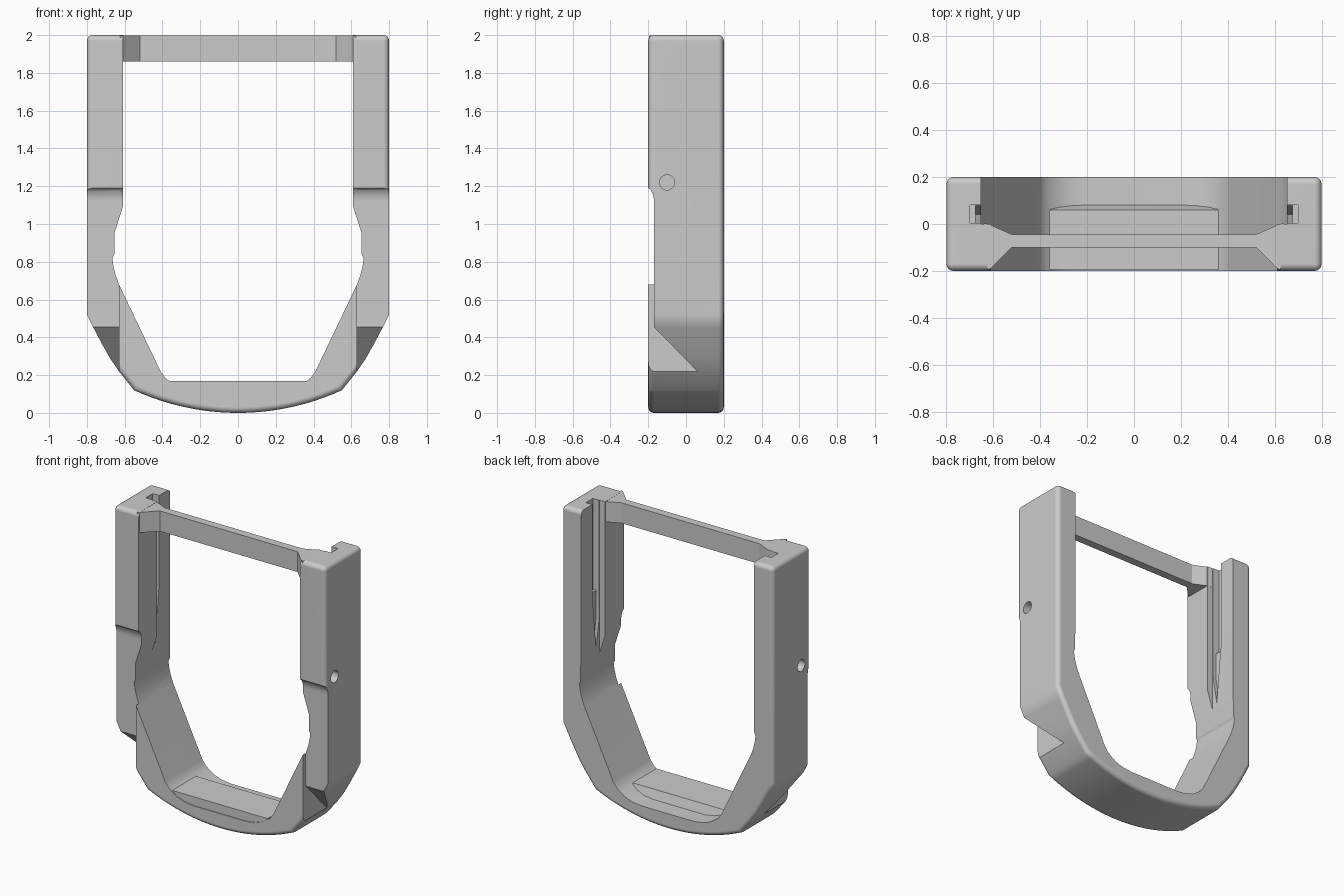
import bpy
import bmesh
import math
from mathutils import Vector

if "Cube" in bpy.data.objects:
    bpy.data.objects.remove(bpy.data.objects["Cube"], do_unlink=True)

grey = bpy.data.materials.new("plain grey")
grey.use_nodes = True
colour = (0.6, 0.6, 0.6, 1)
grey.diffuse_color = colour
grey.node_tree.nodes["Principled BSDF"].inputs["Base Color"].default_value = colour


def prism(name, points, axis, low, high, helper=False):
    """Extrude a 2D profile along x, y or z (profile uses the other two axes)."""
    place = {"x": lambda a, b, c: (c, a, b),
             "y": lambda a, b, c: (a, c, b),
             "z": lambda a, b, c: (a, b, c)}[axis]
    bm = bmesh.new()
    face = bm.faces.new([bm.verts.new(place(a, b, low)) for a, b in points])
    new = bmesh.ops.extrude_face_region(bm, geom=[face])["geom"]
    bmesh.ops.translate(bm, verts=[v for v in new if isinstance(v, bmesh.types.BMVert)],
                        vec=Vector(place(0, 0, high - low)))
    bmesh.ops.recalc_face_normals(bm, faces=bm.faces[:])
    mesh = bpy.data.meshes.new(name)
    bm.to_mesh(mesh)
    bm.free()
    mesh.materials.append(grey)
    obj = bpy.data.objects.new(name, mesh)
    bpy.context.collection.objects.link(obj)
    obj.hide_render = helper
    return obj


def symmetric(half):
    """Complete a right-hand outline with its mirror image."""
    return half + [(-x, z) for x, z in reversed(half) if x != 0]


def bake(obj):
    mesh = bpy.data.meshes.new_from_object(
        obj.evaluated_get(bpy.context.evaluated_depsgraph_get()))
    obj.modifiers.clear()
    obj.data = mesh


def smooth(obj):
    bpy.ops.object.select_all(action="DESELECT")
    obj.select_set(True)
    bpy.context.view_layer.objects.active = obj
    bpy.ops.object.shade_smooth_by_angle(angle=math.radians(28))
    obj.modifiers.new("normals", "WEIGHTED_NORMAL").keep_sharp = True


def both_sides(name, points, near, far):
    """Matching side cutters on the left and right arms."""
    return [prism("left_" + name, points, "x", near, far, True),
            prism("right_" + name, points, "x", -far, -near, True)]


# Outer body: straight arms, curved shoulders, shallow bottom arc
radius = 1.32
outer = [(0.8, 2), (0.8, 0.52), (0.765, 0.45), (0.72, 0.365), (0.675, 0.285), (0.63, 0.22)]
outer += [(x, radius - math.sqrt(radius ** 2 - x ** 2))
          for x in [0.55 * (1 - i / 12) for i in range(13)]]
frame = prism("frame", symmetric(outer), "y", -0.2, 0.2)
bevel = frame.modifiers.new("rounded edges", "BEVEL")
bevel.width = 0.03
bevel.segments = 4
bevel.limit_method = "ANGLE"
bevel.angle_limit = math.radians(35)
bake(frame)

# Openings: narrow at the front lips, wider behind them
lower = [(0.665, 0.82), (0.66, 0.78), (0.648, 0.73), (0.63, 0.68), (0.41, 0.22),
         (0.385, 0.185), (0.36, 0.165), (0.32, 0.138), (0.27, 0.12), (0.2, 0.11)]
front_half = [(0.61, 2.2), (0.61, 1.09), (0.655, 0.95), (0.655, 0.84)] + lower
back_half = [(0.652, 2.2), (0.652, 0.84)] + lower
cutters = [prism("front_opening", symmetric(front_half), "y", -0.4, 0.4, True),
           prism("back_opening", symmetric(back_half), "y", 0, 0.5, True)]

# Front recess on the arms, with a wedge notch below it
cove = [(-0.4, 1.19), (-0.2, 1.19), (-0.186, 1.18), (-0.176, 1.16), (-0.171, 1.14), (-0.17, 1.12)]
cutters += both_sides("recess", cove + [(-0.17, 0.69), (-0.4, 0.69)], 0.5, 0.95)
cutters += both_sides("notch", cove + [(-0.17, 0.455), (0.06, 0.22), (-0.4, 0.22)], 0.63, 0.9)

# Sliding slots inside the arms: deep channel, tapered end and narrow groove
cutters += both_sides("slot", [(0.005, 2.2), (0.08, 2.2), (0.08, 1.38), (0.005, 1.38)], 0.55, 0.70)
cutters += both_sides("slot_taper", [(0.005, 1.4), (0.08, 1.4), (0.04, 1.0), (0.005, 1.2)], 0.6, 0.675)
cutters += both_sides("groove", [(0.03, 1.72), (0.055, 1.72), (0.055, 1.42), (0.03, 1.42)], 0.6, 0.72)

# Pin holes in the outer sides
circle = [(-0.1 + 0.04 * math.cos(a), 1.22 + 0.04 * math.sin(a))
          for a in [math.tau * i / 24 for i in range(24)]]
cutters += both_sides("pin_hole", circle, 0.72, 0.9)

for cutter in cutters:
    cut = frame.modifiers.new(cutter.name, "BOOLEAN")
    cut.operation = "DIFFERENCE"
    cut.solver = "EXACT"
    cut.object = cutter
bake(frame)
for cutter in cutters:
    bpy.data.objects.remove(cutter, do_unlink=True)
smooth(frame)

# Raised floor plate with a sloping back edge
prism("floor_plate", [(-0.195, 0.08), (-0.195, 0.17), (0.06, 0.17), (0.082, 0.108), (0.082, 0.08)],
      "x", -0.36, 0.36)

# Top crossbar flaring into the arms
front_edge = [(0.52, -0.1), (0.61, -0.19), (0.625, -0.195)]
back_edge = [(0.64, 0.003), (0.62, 0), (0.52, -0.045)]
bar = front_edge + back_edge
prism("crossbar", bar + [(-x, y) for x, y in reversed(bar)], "z", 1.86, 1.999)
